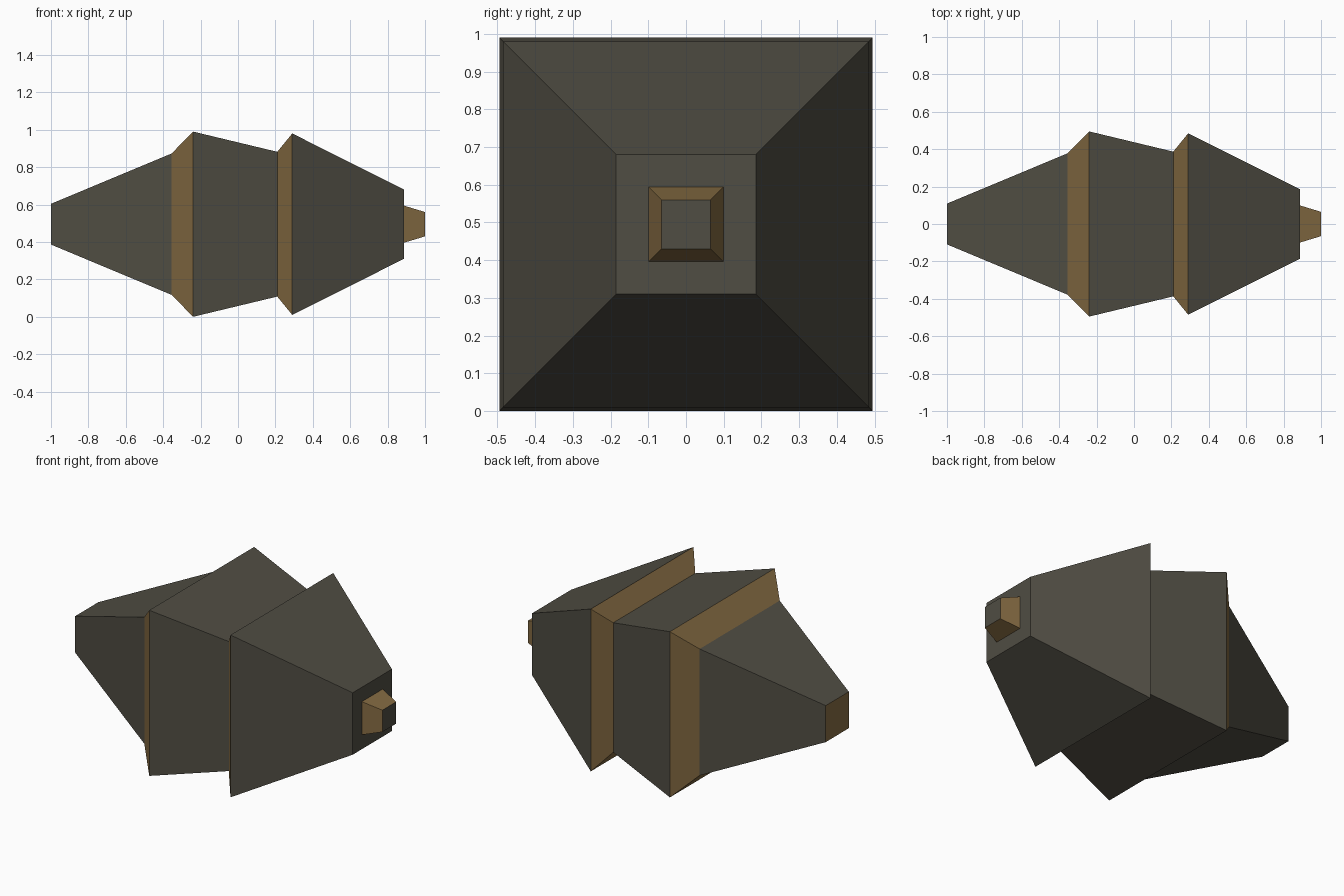
import bpy
import bmesh

if "Cube" in bpy.data.objects:
    bpy.data.objects.remove(bpy.data.objects["Cube"])

CZ = 0.495  # height of the long axis


def material(name, rgb):
    m = bpy.data.materials.new(name)
    m.diffuse_color = (*rgb, 1.0)
    m.use_nodes = True
    m.node_tree.nodes["Principled BSDF"].inputs["Base Color"].default_value = m.diffuse_color
    return m


GREY = material("dark_grey", (0.080, 0.074, 0.056))
TAN = material("tan_brown", (0.235, 0.147, 0.055))


def section(name, x0, h0, x1, h1, side, left_cap=None, right_cap=None):
    """Square tapered section along x; h0 and h1 are half widths. Caps are optional."""
    bm = bmesh.new()
    mats = [side]
    rings = []
    for x, h in ((x0, h0), (x1, h1)):
        rings.append([bm.verts.new((x, sy * h, CZ + sz * h))
                      for sy, sz in ((-1, -1), (1, -1), (1, 1), (-1, 1))])
    a, b = rings
    for i in range(4):
        j = (i + 1) % 4
        bm.faces.new((a[j], a[i], b[i], b[j]))
    for cap, verts in ((left_cap, a[::-1]), (right_cap, b)):
        if cap:
            if cap not in mats:
                mats.append(cap)
            bm.faces.new(verts).material_index = mats.index(cap)
    me = bpy.data.meshes.new(name)
    for m in mats:
        me.materials.append(m)
    # Face the sides outward from the axis
    bm.normal_update()
    for f in bm.faces:
        c = f.calc_center_median()
        c.x -= (x0 + x1) / 2
        c.z -= CZ
        if f.normal.dot(c) < 0:
            f.normal_flip()
    bm.to_mesh(me)
    bm.free()
    ob = bpy.data.objects.new(name, me)
    bpy.context.collection.objects.link(ob)
    return ob


# Long tapered left part with a tan end face
section("tail_section", -1.0, 0.109, -0.355, 0.378, GREY, left_cap=TAN)
# Flared tan collars between the grey hull sections
section("rear_collar", -0.355, 0.378, -0.24, 0.495, TAN)
section("middle_section", -0.24, 0.495, 0.21, 0.387, GREY)
section("front_collar", 0.21, 0.387, 0.29, 0.485, TAN)
# Tapered right part, then the small nozzle on its flat face
section("nose_section", 0.29, 0.485, 0.888, 0.185, GREY, right_cap=GREY)
section("nozzle", 0.888, 0.099, 1.0, 0.065, TAN, right_cap=GREY)
